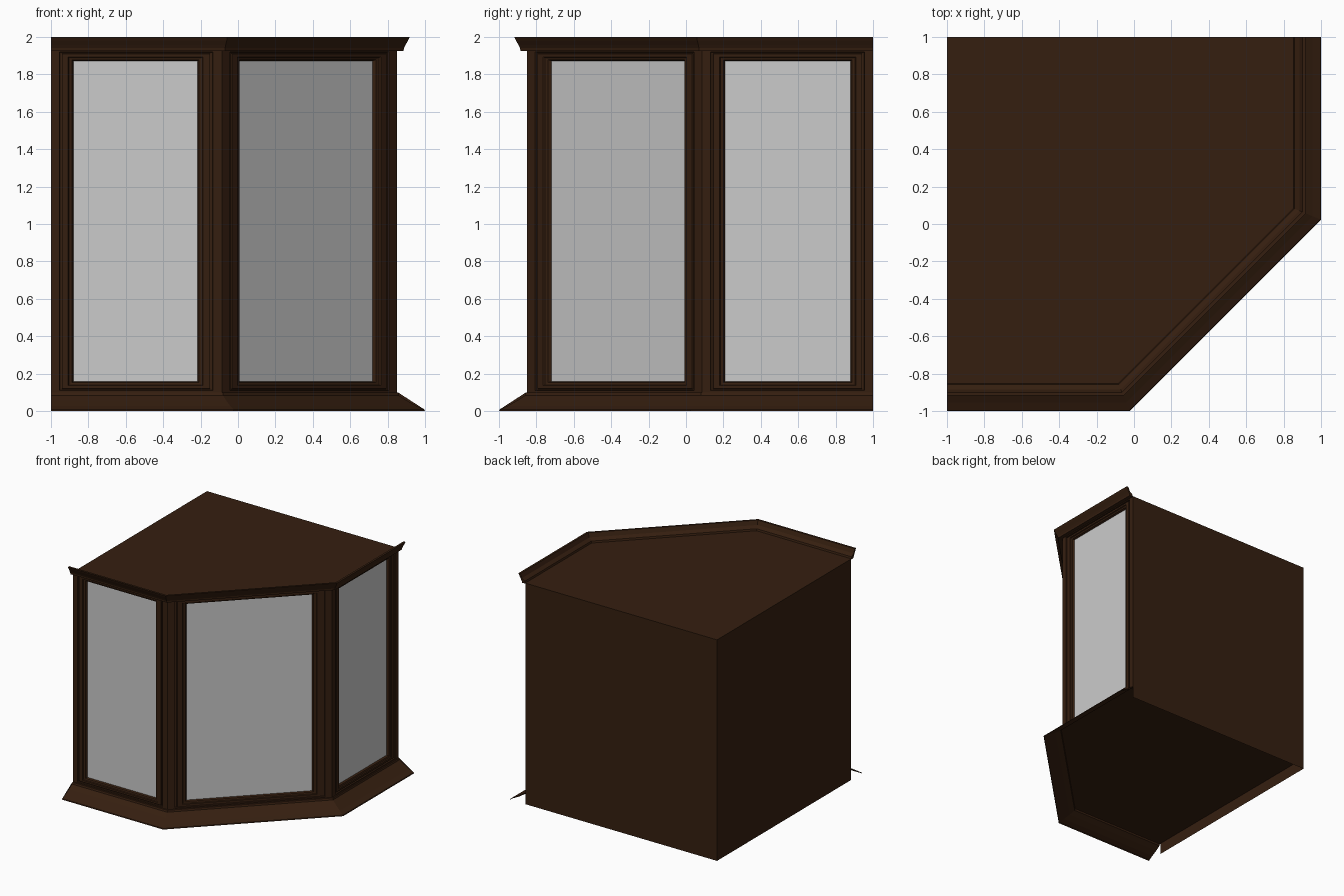
import bpy, math
from mathutils import Vector

if "Cube" in bpy.data.objects:
    bpy.data.objects.remove(bpy.data.objects["Cube"])

# Plan of the corner cabinet: two walls at x=-1 and y=1, three glazed fronts
F, C, T = 0.85, -0.085, math.tan(math.radians(22.5))
Z0, Z1 = 0.10, 1.93

def plan(o):
    """Front line of the cabinet, offset outward by o with mitred corners."""
    return [(-1, -F - o), (C + o * T, -F - o), (F + o, -C - o * T), (F + o, 1)]

wood = bpy.data.materials.new("dark_wood")
wood.diffuse_color = (0.036, 0.0135, 0.005, 1)
wood.use_nodes = True
wood.node_tree.nodes["Principled BSDF"].inputs["Base Color"].default_value = wood.diffuse_color

def make(name, verts, faces, mat=wood, inward=True):
    """Faces are listed facing outward; the shell of this model faces inward."""
    if inward:
        faces = [tuple(reversed(f)) for f in faces]
    me = bpy.data.meshes.new(name)
    me.from_pydata([tuple(v) for v in verts], [], faces)
    me.update()
    ob = bpy.data.objects.new(name, me)
    bpy.context.collection.objects.link(ob)
    if mat:
        me.materials.append(mat)
    return ob

def wall(name, a, b, z0, z1, inward=True):
    """Upright sheet from a to b, outward side on the right of a -> b."""
    make(name, [(*a, z0), (*b, z0), (*b, z1), (*a, z1)], [(0, 1, 2, 3)], inward=inward)

def sweep(name, profile, closed):
    """Sweep an (offset, z) profile along the fronts, capped at both ends."""
    n = len(profile)
    verts = [(*plan(o)[k], z) for k in range(4) for o, z in profile]
    faces = []
    for k in range(3):
        for i in range(n if closed else n - 1):
            j = (i + 1) % n
            faces.append((k * n + i, (k + 1) * n + i, (k + 1) * n + j, k * n + j))
    faces += [tuple(range(n)), tuple(reversed(range(3 * n, 4 * n)))]
    return make(name, verts, faces)

# Moulded frame steps: side inset, rail inset, depth
STEPS = [(0, 0, 0), (0.045, 0.010, 0), (0.047, 0.012, -0.012),
         (0.058, 0.018, -0.012), (0.060, 0.020, -0.002),
         (0.092, 0.036, -0.002), (0.096, 0.040, -0.010),
         (0.112, 0.052, -0.014), (0.120, 0.058, -0.030)]

def window(name, a, b, wide_a, wide_b, glass_inward, post_inward):
    a, b = Vector((*a, 0)), Vector((*b, 0))
    u = (b - a).normalized()
    nrm = Vector((u.y, -u.x, 0))
    w = (b - a).length
    verts = []
    for s, r, d in STEPS:
        sa, sb = s * wide_a, w - s * wide_b
        for x, z in ((sa, Z0 + r), (sb, Z0 + r), (sb, Z1 - r), (sa, Z1 - r)):
            verts.append(a + u * x + nrm * d + Vector((0, 0, z)))

    def ring(k):
        return [(4 * k + i, 4 * k + (i + 1) % 4, 4 * k + 4 + (i + 1) % 4, 4 * k + 4 + i)
                for i in range(4)]
    make(name + "_posts", verts[:8], ring(0), inward=post_inward)
    make(name + "_frame", verts[4:],
         [f for k in range(len(STEPS) - 2) for f in ring(k)])
    make(name + "_glass", verts[-4:], [(0, 1, 2, 3)], None, glass_inward)

# Glazed fronts
p = plan(0)
window("front_window", p[0], p[1], 1.0, 1.1, False, True)
window("corner_window", p[1], p[2], 1.3, 1.3, True, True)
window("side_window", p[2], p[3], 1.03, 1.0, True, False)

# Back walls against the room corner, with the base strips below them
wall("left_wall", (-1, 1), (-1, -F), Z0, Z1)
wall("back_wall", (F, 1), (-1, 1), Z0, Z1)
wall("left_base_strip", (-1, 1), (-1, -F), 0, Z0)
wall("back_base_strip", (F, 1), (-1, 1), 0, Z0, False)

# Bottom and top boards
for name, z, o in (("bottom_board", Z0, 0), ("top_board", Z1, 0.003)):
    pts = [(x, y, z) for x, y in plan(o) + [(-1, 1)]]
    order = tuple(range(5))
    make(name, pts, [order if name == "top_board" else order[::-1]])

# Flared skirt, open underneath
sweep("base_skirt", [(0.15, 0), (0.147, 0.008), (0.105, 0.027), (0.055, 0.055),
                     (0.012, 0.083), (0.008, 0.098), (0, 0.1), (0, 0)][:-1], False)

# Crown moulding standing proud of the top board
sweep("crown_moulding", [(0.002, 1.925), (0.035, 1.925), (0.037, 1.94),
                         (0.046, 1.958), (0.060, 1.982), (0.068, 2.0),
                         (0.050, 2.0), (0.035, 1.965), (0.008, 1.945)], True)
